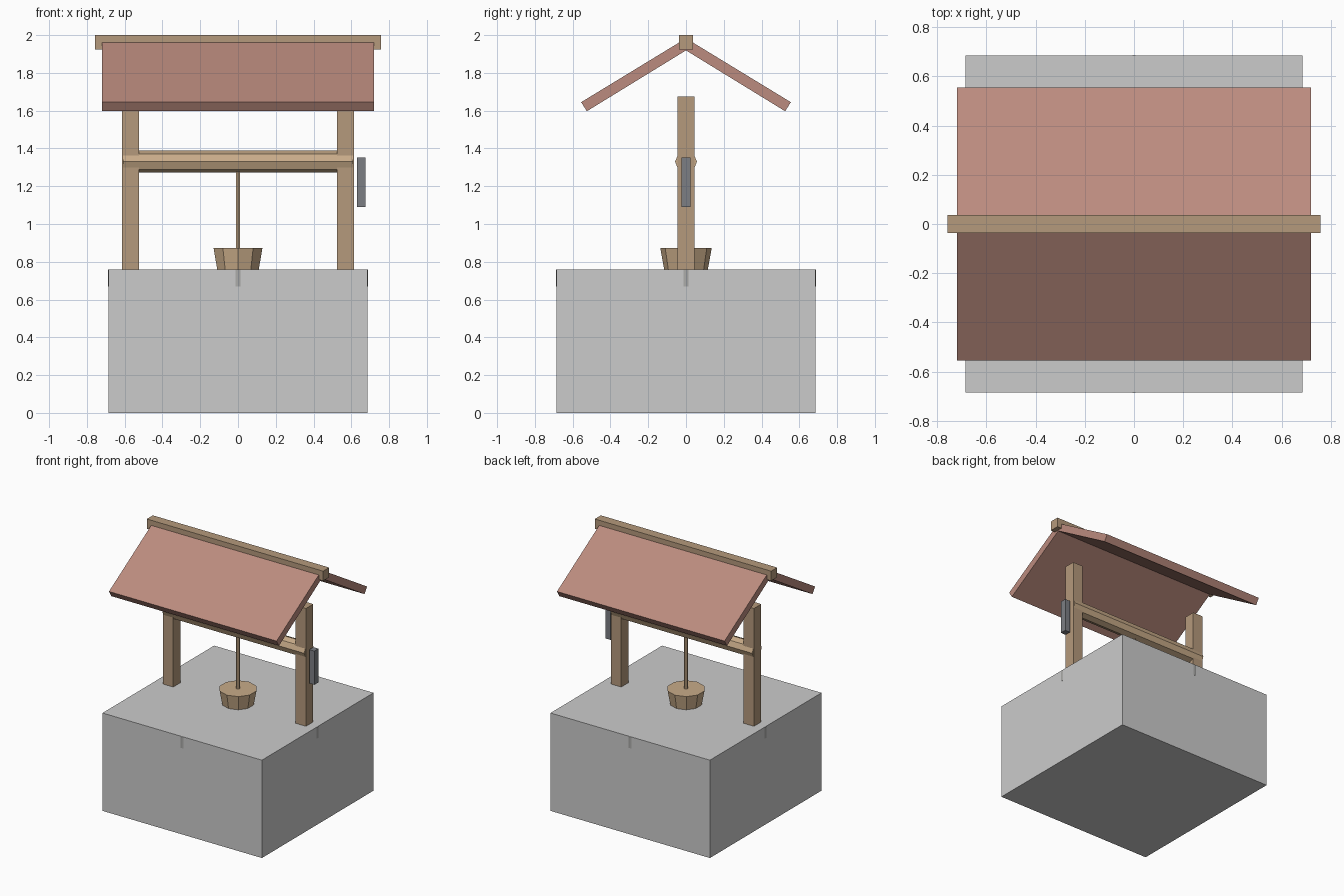
import bpy, bmesh, math
from mathutils import Matrix

if "Cube" in bpy.data.objects:
    bpy.data.objects.remove(bpy.data.objects["Cube"])


def material(name, rgb):
    m = bpy.data.materials.new(name)
    m.diffuse_color = (*rgb, 1)
    m.use_nodes = True
    m.node_tree.nodes["Principled BSDF"].inputs["Base Color"].default_value = m.diffuse_color
    return m


WOOD = material("wood", (0.46, 0.32, 0.20))
PALE = material("pale_wood", (0.58, 0.41, 0.25))
ROOF = material("roof_red", (0.50, 0.26, 0.21))
IRON = material("iron", (0.20, 0.21, 0.23))
STONE = material("stone", (0.40, 0.40, 0.39))


def finish(name, bm, mat):
    bmesh.ops.recalc_face_normals(bm, faces=bm.faces)
    me = bpy.data.meshes.new(name)
    bm.to_mesh(me)
    bm.free()
    ob = bpy.data.objects.new(name, me)
    bpy.context.collection.objects.link(ob)
    if mat:
        me.materials.append(mat)
    return ob


def box(name, lo, hi, mat=None):
    bm = bmesh.new()
    size = [b - a for a, b in zip(lo, hi)]
    mid = [(a + b) / 2 for a, b in zip(lo, hi)]
    bmesh.ops.create_cube(bm, size=1, matrix=Matrix.Translation(mid) @ Matrix.Diagonal((*size, 1)))
    return finish(name, bm, mat)


def prism(name, sides, r_low, r_top, length, centre, mat, rot=Matrix()):
    bm = bmesh.new()
    bmesh.ops.create_cone(bm, cap_ends=True, segments=sides, radius1=r_low, radius2=r_top,
                          depth=length, matrix=Matrix.Translation(centre) @ rot)
    return finish(name, bm, mat)


# Solid base block, with the round stone wall and rim just inside it
box("base_block", (-0.685, -0.685, 0), (0.685, 0.685, 0.76))
prism("stone_wall", 20, 0.63, 0.63, 0.67, (0, 0, 0.337), STONE)
prism("stone_rim", 20, 0.687, 0.687, 0.088, (0, 0, 0.714), STONE)

# Posts
for side, x in (("left", -0.57), ("right", 0.57)):
    box(side + "_post", (x - 0.045, -0.045, 0.67), (x + 0.045, 0.045, 1.675), WOOD)

# Eight-sided axle and its crank
prism("axle", 8, 0.058, 0.058, 1.22, (0, 0, 1.33), PALE, Matrix.Rotation(math.pi / 2, 4, 'Y'))
box("crank_handle", (0.63, -0.025, 1.09), (0.674, 0.025, 1.352), IRON)

# Rope and bucket
prism("rope", 6, 0.013, 0.013, 0.46, (0, 0, 1.08), PALE)
prism("bucket", 10, 0.096, 0.136, 0.22, (0, 0, 0.762), PALE)

# Roof slopes extruded along x, and the ridge beam
for side, s in (("front", -1), ("back", 1)):
    profile = [(0, 1.983), (0.555, 1.645), (0.525, 1.597), (0, 1.919)]
    bm = bmesh.new()
    face = bm.faces.new([bm.verts.new((-0.72, s * y, z)) for y, z in profile])
    out = bmesh.ops.extrude_face_region(bm, geom=[face])
    bmesh.ops.translate(bm, vec=(1.44, 0, 0),
                        verts=[v for v in out["geom"] if isinstance(v, bmesh.types.BMVert)])
    finish(side + "_roof_slope", bm, ROOF)
box("ridge_beam", (-0.758, -0.037, 1.925), (0.758, 0.037, 2.0), WOOD)
